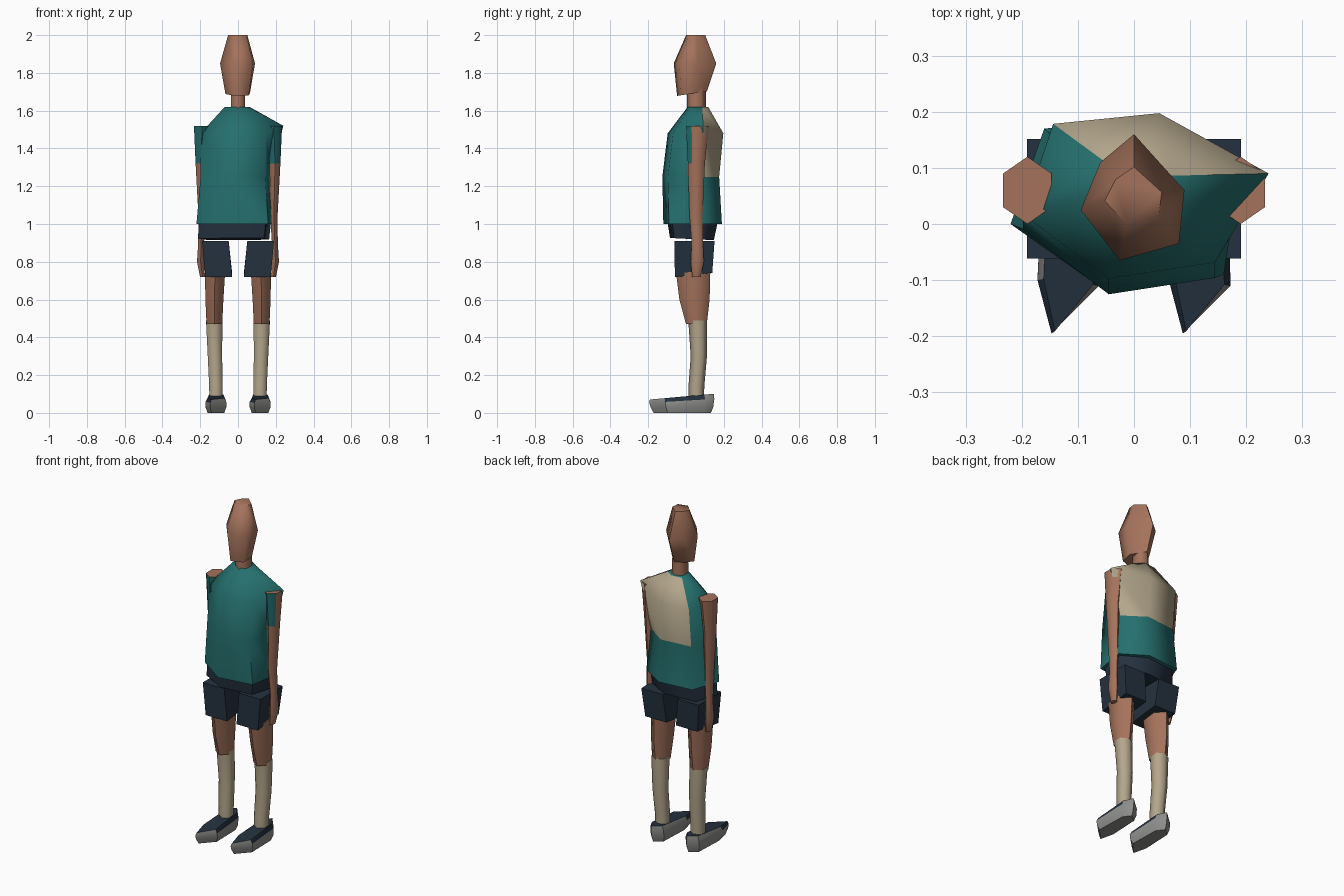
import bpy, bmesh, math

cube = bpy.data.objects.get("Cube")
if cube:
    bpy.data.objects.remove(cube)


def material(name, r, g, b):
    mat = bpy.data.materials.new(name)
    mat.use_nodes = True
    mat.diffuse_color = (r, g, b, 1)
    mat.node_tree.nodes["Principled BSDF"].inputs["Base Color"].default_value = (r, g, b, 1)
    return mat


skin = material("skin brown", .37, .17, .105)
teal = material("shirt teal", .018, .16, .155)
navy = material("shorts navy", .018, .031, .05)
cream = material("sock cream", .45, .38, .26)
grey = material("shoe grey", .27, .27, .26)


def polygon(sides, turn=0.0):
    """Unit outline with flat or pointed front, depending on the turn."""
    steps = [math.tau * (i + turn) / sides for i in range(sides)]
    return [(math.cos(a), math.sin(a)) for a in steps]


def loft(name, outline, rings, mats, side=1, rule=None, shape=None, smooth=70):
    """Skin stacked outlines; each ring is height, centre x, y, scale x, y, tilt."""
    bm = bmesh.new()
    loops = []
    for z, cx, cy, sx, sy, *tilt in rings:
        slope = tilt[0] if tilt else 0
        loops.append([bm.verts.new((side * (cx + x * sx), cy + y * sy, z + slope * y * sy))
                      for x, y in outline])
    if shape:
        shape(loops)
    count = len(outline)
    for low, high in zip(loops, loops[1:]):
        for i in range(count):
            j = (i + 1) % count
            bm.faces.new((low[i], low[j], high[j], high[i]))
    bm.faces.new(loops[0])
    bm.faces.new(loops[-1])
    bmesh.ops.recalc_face_normals(bm, faces=bm.faces)
    if rule:
        for face in bm.faces:
            face.material_index = int(rule(face.calc_center_median(), face.normal))
    mesh = bpy.data.meshes.new(name)
    bm.to_mesh(mesh)
    bm.free()
    for mat in mats:
        mesh.materials.append(mat)
    obj = bpy.data.objects.new(name, mesh)
    bpy.context.collection.objects.link(obj)
    bpy.ops.object.select_all(action='DESELECT')
    obj.select_set(True)
    bpy.context.view_layer.objects.active = obj
    bpy.ops.object.shade_smooth_by_angle(angle=math.radians(smooth))
    return obj


hexagon = polygon(6, .5)
body_outline = [(-.16, .13), (.05, .15), (.19, .06), (.16, -.13), (-.05, -.16), (-.22, -.04)]


# Shirt with a pale upper back and one raised shoulder corner
def raise_shoulder(loops):
    loops[2][2].co = (.24, .09, 1.52)


loft("shirt", body_outline,
     [(1.0, 0, .04, 1, 1), (1.25, 0, .03, .9, .97),
      (1.48, 0, .055, .9, .95), (1.62, 0, .065, .32, .35)],
     [teal, cream], shape=raise_shoulder,
     rule=lambda c, n: c.z > 1.26 and c.y > .105)

# Waist of the shorts
loft("shorts_waist", body_outline,
     [(.92, -.01, .035, .92, .75, -.05), (1.03, 0, .04, .93, .88)], [navy])

# Neck and faceted head
loft("neck", hexagon,
     [(1.58, 0, .055, .045, .05), (1.72, 0, .055, .04, .05)], [skin])
head_outline = [(0, .115), (.09, .015), (.08, -.08), (-.025, -.11), (-.095, -.02), (-.06, .065)]
loft("head", head_outline,
     [(1.69, 0, .03, .7, .7, .15), (1.85, 0, .045, 1, 1), (2.0, 0, .05, .55, .45)], [skin])

# Shoe outline: pointed toe towards the outer edge
shoe_outline = [(-.03, -.195), (.055, -.11), (.05, .1), (.01, .15), (-.045, .11), (-.055, -.1)]

for side, label in ((1, "left"), (-1, "right")):
    # Arm with a sleeve painted on its front
    loft("arm_" + label, hexagon,
         [(.72, .188, .055, .015, .022), (.8, .198, .06, .022, .035),
          (.9, .195, .06, .018, .03), (1.05, .19, .053, .023, .035),
          (1.32, .196, .055, .033, .045), (1.52, .19, .06, .05, .06)],
         [skin, teal], side,
         rule=lambda c, n: c.z > 1.32 and n.y < -.2 and n.z < .7)

    # Shorts leg, thigh and sock
    loft("shorts_leg_" + label, polygon(4, .5),
         [(.73, .102, .04, .1, .14, .12), (.91, .12, .045, .1, .15)], [navy], side, smooth=40)
    loft("thigh_" + label, hexagon,
         [(.47, .125, .055, .048, .055), (.6, .125, .045, .055, .08),
          (.8, .12, .035, .064, .095)], [skin], side)
    loft("sock_" + label, hexagon,
         [(.07, .117, .055, .04, .04), (.14, .117, .055, .041, .042),
          (.3, .122, .068, .044, .043), (.49, .126, .062, .05, .05)], [cream], side)

    # Shoe with a dark upper face; both shoes share one shape
    middle = .117 * side
    loft("shoe_" + label, shoe_outline,
         [(0, middle, 0, .8, .88), (.03, middle, 0, 1, .96),
          (.065, middle, 0, 1, 1, .06), (.088, middle, 0, .8, .98, .09)],
         [grey, navy], rule=lambda c, n: n.z > .4, smooth=40)
